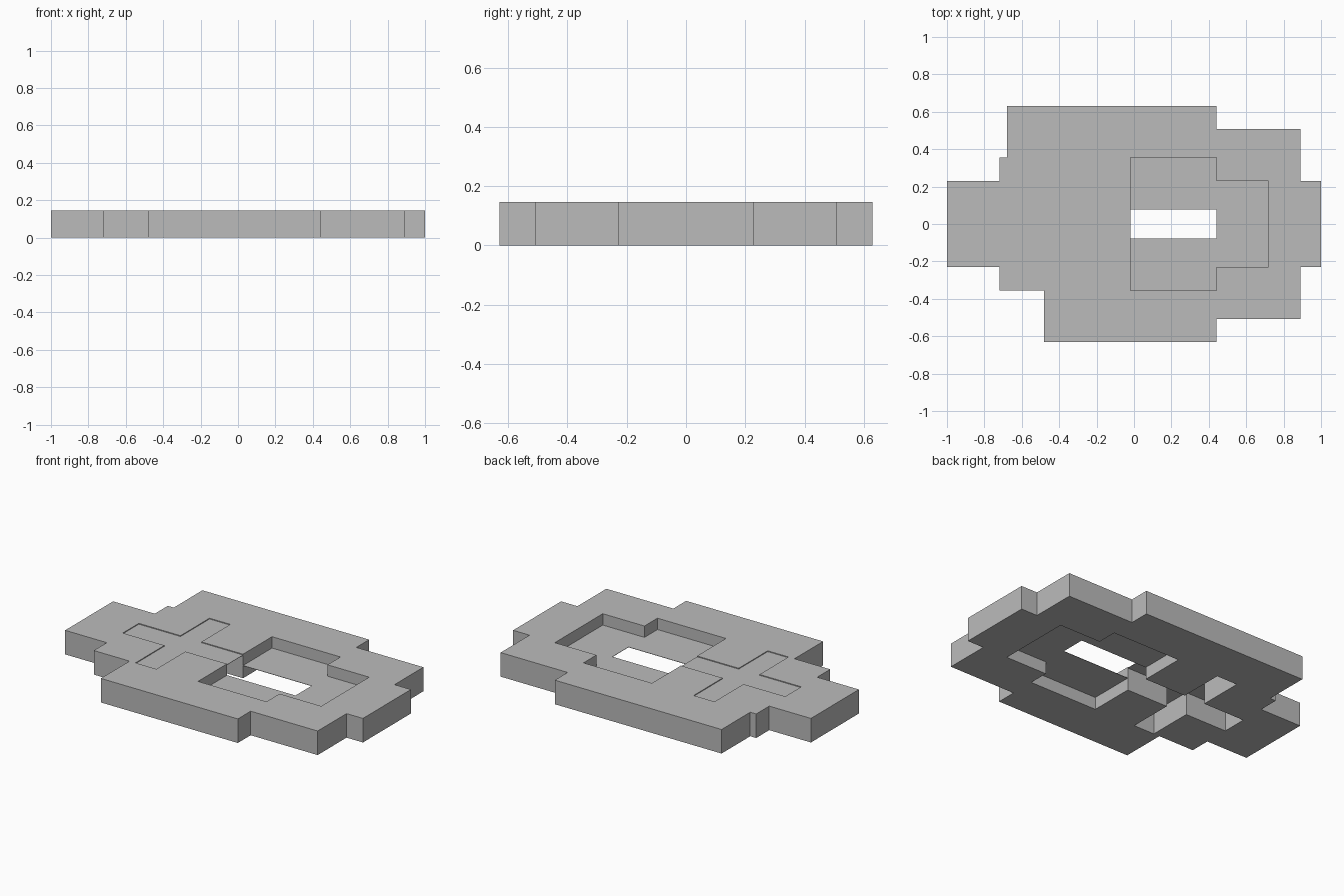
import bpy
import bmesh

cube = bpy.data.objects.get("Cube")
if cube:
    bpy.data.objects.remove(cube, do_unlink=True)

HEIGHT = 0.146
FLOOR_Z = 0.077
LID_Z = 0.141
SHEET = 0.002

grey = bpy.data.materials.new("stone_grey")
grey.use_nodes = True
color = (0.5, 0.5, 0.5, 1)
grey.diffuse_color = color
grey.node_tree.nodes["Principled BSDF"].inputs["Base Color"].default_value = color


def mirrored(half):
    """Close a half outline by mirroring it across the x axis."""
    return half + [(x, -y) for x, y in reversed(half)]


def slab(name, loops, bottom, top):
    """Fill the loops (inner ones become holes) and extrude to a flat slab."""
    bm = bmesh.new()
    edges = []
    for loop in loops:
        verts = [bm.verts.new((x, y, bottom)) for x, y in loop]
        edges += [bm.edges.new((a, b)) for a, b in zip(verts, verts[1:] + verts[:1])]
    bmesh.ops.triangle_fill(bm, use_beauty=True, use_dissolve=False, edges=edges)
    result = bmesh.ops.extrude_face_region(bm, geom=bm.faces[:], use_keep_orig=True)
    raised = [g for g in result["geom"] if isinstance(g, bmesh.types.BMVert)]
    bmesh.ops.translate(bm, verts=raised, vec=(0, 0, top - bottom))
    bmesh.ops.recalc_face_normals(bm, faces=bm.faces[:])
    mesh = bpy.data.meshes.new(name)
    bm.to_mesh(mesh)
    bm.free()
    mesh.materials.append(grey)
    obj = bpy.data.objects.new(name, mesh)
    bpy.context.scene.collection.objects.link(obj)
    return obj


# Stepped outer outline; the front and back differ at the left end
back = [(-1, .23), (-.72, .23), (-.72, .355), (-.68, .355), (-.68, .63),
        (.44, .63), (.44, .507), (.89, .507), (.89, .23), (1, .23)]
front = [(x, -y) for x, y in back]
front[3:5] = [(-.48, -.355), (-.48, -.63)]
outline = back + front[::-1]

# Cross-shaped passage leading into a stepped room
passage = [(-.72, .077), (-.44, .077), (-.44, .355), (-.30, .355),
           (-.30, .077), (-.02, .077)]
room = [(-.02, .355), (.44, .355), (.44, .23), (.72, .23)]

# Thick walls, open right through where the passage and room lie
slab("walls", [outline, mirrored(passage + room)], 0, HEIGHT)

# Lid over the passage, just below the wall tops
slab("passage_lid", [mirrored(passage)], LID_Z - SHEET, LID_Z)

# Room floor at half height, with a rectangular opening by the passage
opening = [(-.02, -.077), (.44, -.077), (.44, .077), (-.02, .077)]
slab("room_floor", [mirrored(room) + opening], FLOOR_Z - SHEET, FLOOR_Z)
